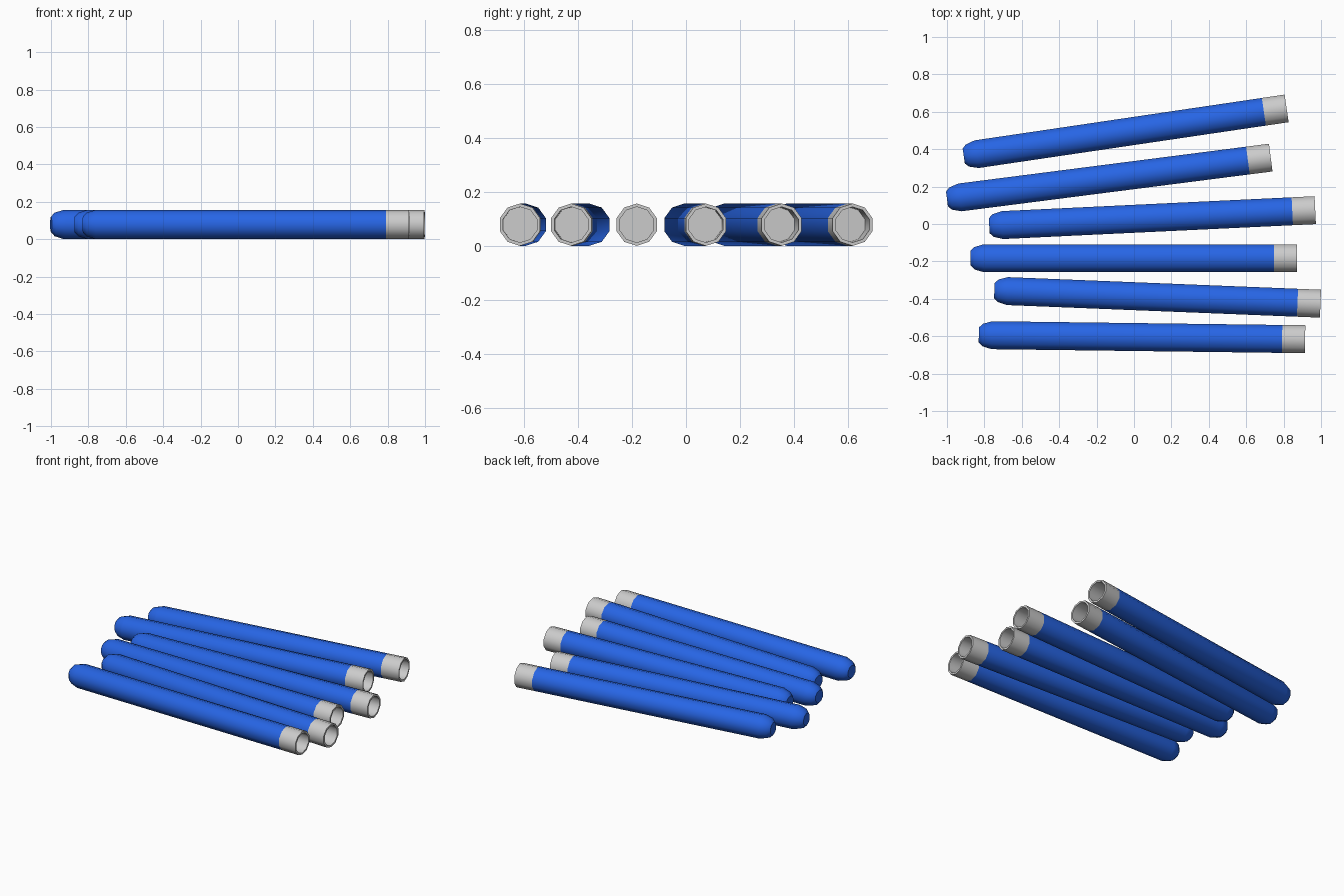
import bpy, bmesh, math

if "Cube" in bpy.data.objects:
    bpy.data.objects.remove(bpy.data.objects["Cube"])

SIDES = 10
R = 0.0785        # outer radius, a corner points straight up
LENGTH = 1.745
CAP = 0.123       # length of the grey collar

blue = bpy.data.materials.new("blue")
blue.diffuse_color = (0.02, 0.13, 0.78, 1)
blue.use_nodes = True
blue.node_tree.nodes["Principled BSDF"].inputs["Base Color"].default_value = blue.diffuse_color


def lathe(name, profile, cap_start, cap_end, place, mat=None):
    """Revolve (x, radius) points round the x axis with ten sides."""
    bm = bmesh.new()
    rings = []
    for x, r in profile:
        rings.append([bm.verts.new((x, r * math.sin(a), r * math.cos(a)))
                      for a in (2 * math.pi * i / SIDES for i in range(SIDES))])
    for a, b in zip(rings, rings[1:]):
        for i in range(SIDES):
            j = (i + 1) % SIDES
            bm.faces.new((a[i], a[j], b[j], b[i]))
    if cap_start:
        bm.faces.new(rings[0][::-1])
    if cap_end:
        bm.faces.new(rings[-1])
    mesh = bpy.data.meshes.new(name)
    # profiles run from closed end to rim, which winds inward
    bmesh.ops.reverse_faces(bm, faces=bm.faces[:])
    if cap_start:
        bmesh.ops.recalc_face_normals(bm, faces=bm.faces[:])
    bm.to_mesh(mesh)
    bm.free()
    ob = bpy.data.objects.new(name, mesh)
    bpy.context.collection.objects.link(ob)
    x, y, angle = place
    ob.location = (x, y, R)
    ob.rotation_euler = (0, 0, math.radians(angle))
    if mat:
        mesh.materials.append(mat)
    bpy.ops.object.select_all(action='DESELECT')
    ob.select_set(True)
    bpy.context.view_layer.objects.active = ob
    bpy.ops.object.shade_smooth_by_angle(angle=math.radians(40))
    return ob


# Blue shaft with a rounded closed end, closed again under the collar
shaft = [(-LENGTH, 0.042), (-LENGTH + 0.02, 0.063),
         (-LENGTH + 0.07, R), (-CAP, R)]
# Grey collar: outer wall, rim and recess with a floor
collar = [(-CAP, R), (0, R), (0, 0.066), (-CAP + 0.01, 0.066)]

# Centre of each open end (x, y) and heading in degrees
places = [(0.816, 0.618, 8.4), (0.731, 0.355, 7.3), (0.969, 0.074, 2.73),
          (0.872, -0.183, 0), (0.997, -0.426, -2.3), (0.915, -0.616, -0.73)]

for n, place in enumerate(places, 1):
    lathe(f"tube_shaft_{n}", shaft, True, False, place, blue)
    lathe(f"tube_collar_{n}", collar, False, True, place)
